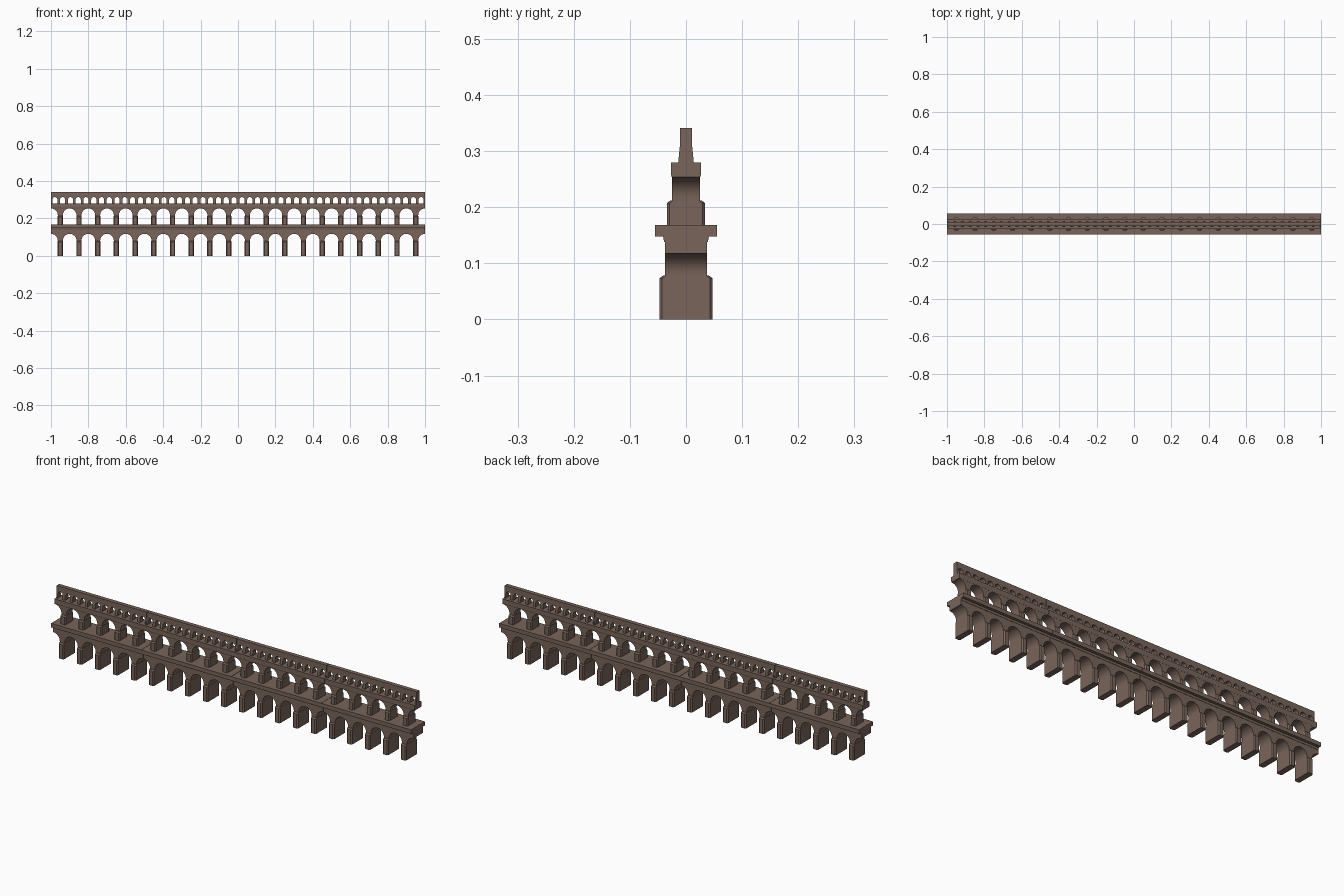
import bpy, bmesh, math

if "Cube" in bpy.data.objects:
    bpy.data.objects.remove(bpy.data.objects["Cube"])

stone = bpy.data.materials.new("brown stone")
stone.diffuse_color = (0.19, 0.13, 0.103, 1)
stone.use_nodes = True
stone.node_tree.nodes["Principled BSDF"].inputs["Base Color"].default_value = stone.diffuse_color


def finish(bm, name, smooth=True):
    bmesh.ops.recalc_face_normals(bm, faces=bm.faces)
    me = bpy.data.meshes.new(name)
    bm.to_mesh(me)
    bm.free()
    me.materials.append(stone)
    ob = bpy.data.objects.new(name, me)
    bpy.context.collection.objects.link(ob)
    if smooth:
        bpy.ops.object.select_all(action='DESELECT')
        ob.select_set(True)
        bpy.context.view_layer.objects.active = ob
        bpy.ops.object.shade_smooth_by_angle(angle=math.radians(35))
    return ob


def prism(bm, outline, depth):
    """Outline in x-z, extruded to +-depth(z)."""
    a = [bm.verts.new((x, -depth(z), z)) for x, z in outline]
    b = [bm.verts.new((x, depth(z), z)) for x, z in outline]
    bm.faces.new(a)
    bm.faces.new(b[::-1])
    n = len(a)
    for i in range(n):
        j = (i + 1) % n
        bm.faces.new((a[i], b[i], b[j], a[j]))


def arcade(name, x0, x1, pitch, pier, z0, spring, top, depth, half_ends):
    """Wall with round arches standing on piers."""
    r = (pitch - pier) / 2
    count = round((x1 - x0) / pitch)
    bm = bmesh.new()
    for k in range(count):
        l = x0 + k * (x1 - x0) / count
        p = (x1 - x0) / count
        c = l + p / 2
        rr = p / 2 - pier / 2
        steps = 8
        if half_ends:      # pier in the middle, half an arch on either side
            left = [(l + rr * math.sin(t), spring + rr * math.cos(t))
                    for t in [math.pi / 2 * i / steps for i in range(steps + 1)]]
            right = [(2 * c - x, z) for x, z in left[::-1]]
            pts = ([(l, top)] + left + [(l + rr, z0), (l + p - rr, z0)]
                   + right + [(l + p, top)])
        else:              # whole arch in the middle, half a pier on either side
            arch = [(c - rr * math.cos(t), spring + rr * math.sin(t))
                    for t in [math.pi * i / steps for i in range(steps + 1)]]
            pts = ([(l, top), (l, z0), (c - rr, z0)] + arch
                   + [(c + rr, z0), (l + p, z0), (l + p, top)])
        prism(bm, pts, depth)
    return finish(bm, name)


def band(name, x0, x1, profile):
    """Moulding: half profile of (y, z), mirrored and run along x."""
    ring = profile + [(-y, z) for y, z in profile[::-1]]
    bm = bmesh.new()
    a = [bm.verts.new((x0, y, z)) for y, z in ring]
    b = [bm.verts.new((x1, y, z)) for y, z in ring]
    bm.faces.new(a)
    bm.faces.new(b[::-1])
    for i in range(len(a)):
        j = (i + 1) % len(a)
        bm.faces.new((a[i], b[i], b[j], a[j]))
    return finish(bm, name, False)


def buttresses(name, xs, w, d, z0, z1, inner):
    """Deeper pier blocks with chamfered corners and a sloped cap."""
    bm = bmesh.new()
    h, c = w / 2, 0.005
    for x in xs:
        rings = []
        for z, dd in ((z0, d), (z1 - 0.005, d), (z1, inner)):
            plan = [(-h, -dd + c), (-h + c, -dd), (h - c, -dd), (h, -dd + c),
                    (h, dd - c), (h - c, dd), (-h + c, dd), (-h, dd - c)]
            rings.append([bm.verts.new((x + px, py, z)) for px, py in plan])
        bm.faces.new(rings[0])
        bm.faces.new(rings[-1])
        for p, q in zip(rings, rings[1:]):
            for i in range(8):
                j = (i + 1) % 8
                bm.faces.new((p[i], p[j], q[j], q[i]))
    return finish(bm, name)


GAP = 0.0008
for s in range(4):
    x0, x1 = -1 + 0.5 * s, -0.5 + 0.5 * s
    if s > 0:
        x0 += GAP
    if s < 3:
        x1 -= GAP
    xs = [-0.95 + 0.5 * s + 0.1 * i for i in range(5)]
    n = f"_{s + 1}"

    # lower arcade, its piers and the wide walkway
    arcade("lower_arcade" + n, x0, x1, 0.1, 0.027, 0, 0.081, 0.15,
           lambda z: 0.0375, True)
    buttresses("lower_piers" + n, xs, 0.029, 0.0475, 0, 0.078, 0.041)
    band("walkway" + n, x0, x1,
         [(0.039, 0.138), (0.041, 0.148), (0.055, 0.148), (0.055, 0.168)])

    # middle arcade, its piers and cornice
    arcade("middle_arcade" + n, x0, x1, 0.1, 0.027, 0.167, 0.217, 0.27,
           lambda z: 0.025, True)
    buttresses("middle_piers" + n, xs, 0.029, 0.034, 0.167, 0.212, 0.028)
    band("middle_cornice" + n, x0, x1,
         [(0.0255, 0.254), (0.027, 0.258), (0.027, 0.280)])

    # small upper arcade and water channel
    arcade("upper_arcade" + n, x0, x1, 0.5 / 12, 0.014, 0.279, 0.300, 0.320,
           lambda z: 0.014 - (z - 0.279) * 0.1, False)
    band("water_channel" + n, x0, x1, [(0.0105, 0.314), (0.0105, 0.341)])
